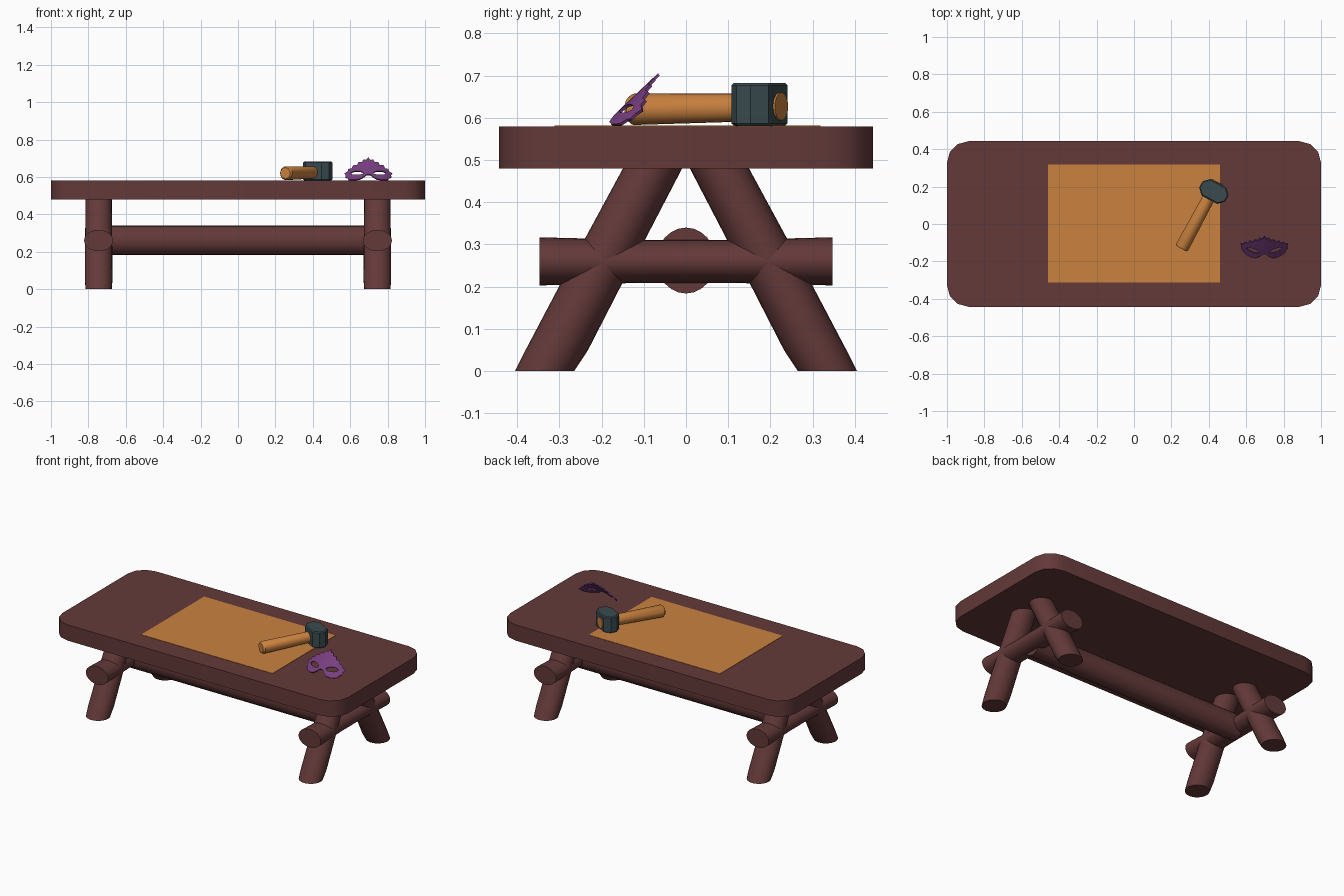
import bpy, bmesh, math
from mathutils import Vector, Matrix

if "Cube" in bpy.data.objects:
    bpy.data.objects.remove(bpy.data.objects["Cube"])


def material(name, rgb):
    m = bpy.data.materials.new(name)
    m.diffuse_color = (*rgb, 1)
    m.use_nodes = True
    m.node_tree.nodes["Principled BSDF"].inputs["Base Color"].default_value = m.diffuse_color
    return m


WOOD = material("dark red wood", (0.127, 0.041, 0.041))
TAN = material("orange tan", (0.597, 0.223, 0.05))
STEEL = material("dark steel", (0.042, 0.07, 0.08))
PURPLE = material("purple", (0.188, 0.048, 0.216))


def finish(bm, name, mat, smooth=True):
    bmesh.ops.recalc_face_normals(bm, faces=bm.faces)
    me = bpy.data.meshes.new(name)
    bm.to_mesh(me)
    bm.free()
    me.materials.append(mat)
    ob = bpy.data.objects.new(name, me)
    bpy.context.collection.objects.link(ob)
    if smooth:
        bpy.ops.object.select_all(action='DESELECT')
        ob.select_set(True)
        bpy.context.view_layer.objects.active = ob
        bpy.ops.object.shade_smooth_by_angle(angle=math.radians(35))
    return ob


def tube(name, rings, mat, sides=24):
    """Capped loft through rings of (centre, half axis a, half axis b)."""
    bm = bmesh.new()
    loops = []
    for c, a, b in rings:
        angles = [2 * math.pi * i / sides for i in range(sides)]
        loops.append([bm.verts.new(Vector(c) + Vector(a) * math.cos(t) + Vector(b) * math.sin(t))
                      for t in angles])
    for p, q in zip(loops, loops[1:]):
        for i in range(sides):
            j = (i + 1) % sides
            bm.faces.new((p[i], p[j], q[j], q[i]))
    bm.faces.new(loops[0])
    bm.faces.new(loops[-1])
    return finish(bm, name, mat)


def box(bm, size, centre):
    bmesh.ops.create_cube(bm, size=1, matrix=Matrix.Translation(centre) @ Matrix.Diagonal((*size, 1)))


def upright_edges(bm):
    return [e for e in bm.edges if abs((e.verts[0].co - e.verts[1].co).normalized().z) > 0.9]


# Table top with rounded corners
bm = bmesh.new()
box(bm, (2, 0.885, 0.1), (0, 0, 0.53))
bmesh.ops.bevel(bm, geom=upright_edges(bm), offset=0.115, segments=3, profile=0.5, affect='EDGES')
finish(bm, "table_top", WOOD)

# Thin mat on the table
bm = bmesh.new()
box(bm, (0.92, 0.63, 0.004), (0, 0.003, 0.58))
finish(bm, "table_mat", TAN, smooth=False)

# Splayed legs and cross beams at both ends
for sx, end in ((-1, "left"), (1, "right")):
    x = sx * 0.745
    for sy, side in ((-1, "front"), (1, "back")):
        rings = [((x, sy * y, z), (r, 0, 0), (0, r, 0))
                 for z, y, r in ((0, 0.335, 0.070), (0.05, 0.306, 0.074),
                                 (0.2, 0.228, 0.073), (0.49, 0.074, 0.070))]
        tube(f"{side}_{end}_leg", rings, WOOD)
    tube(f"{end}_cross_beam",
         [((x, y, 0.26), (k * 0.078, 0, 0), (0, 0, k * 0.057))
          for y, k in ((-0.347, 1), (-0.1, 0.89), (0.1, 0.89), (0.347, 1))], WOOD)

# Long beam between the legs
tube("long_beam", [((x, 0, 0.262), (0, 0.07, 0), (0, 0, 0.078)) for x in (-0.745, 0.745)], WOOD)

# Hammer: local x is along the head, local y along the handle
turn = Matrix.Translation((0.427, 0.174, 0)) @ Matrix.Rotation(math.radians(-28.3), 4, 'Z')
handle = tube("hammer_handle",
              [((-0.008, y, z), (r, 0, 0), (0, 0, r))
               for y, z, r in ((-0.352, 0.62, 0.030), (-0.342, 0.62, 0.037),
                               (-0.05, 0.624, 0.033), (0.055, 0.627, 0.033))], TAN, 20)
handle.matrix_world = turn
bm = bmesh.new()
box(bm, (0.158, 0.1, 0.102), (0, 0, 0.632))
bmesh.ops.bevel(bm, geom=upright_edges(bm), offset=0.031, segments=1, affect='EDGES')
flat = [e for e in bm.edges if abs(e.verts[0].co.z - e.verts[1].co.z) < 1e-4]
bmesh.ops.bevel(bm, geom=flat, offset=0.006, segments=1, affect='EDGES')
head = finish(bm, "hammer_head", STEEL, smooth=False)
head.matrix_world = turn

# Mask: flat scalloped outline with eye holes, then curved and leaned back
half = [(0, .165), (.012, .145), (.025, .15), (.035, .13), (.052, .135), (.06, .115),
        (.08, .118), (.088, .098), (.106, .1), (.108, .085), (.127, .078), (.12, .06),
        (.122, .045), (.112, .035), (.105, .018), (.09, .01), (.07, .002), (.045, .002),
        (.025, .015), (.012, .03), (0, .033)]
outline = half + [(-d, t) for d, t in half[-2:0:-1]]
bm = bmesh.new()


def loop(points):
    vs = [bm.verts.new((d, t, 0)) for d, t in points]
    return [bm.edges.new((vs[i - 1], vs[i])) for i in range(len(vs))]


edges = loop(outline)
for s in (-1, 1):
    eye = []
    for i in range(12):
        a = 2 * math.pi * i / 12
        u = 0.034 * math.cos(a)
        eye.append((s * (0.06 + u), 0.053 + 0.25 * u + 0.015 * math.sin(a)))
    edges += loop(eye)
bmesh.ops.triangle_fill(bm, edges=edges, use_beauty=True)
for i in range(-5, 6):
    bmesh.ops.bisect_plane(bm, geom=bm.verts[:] + bm.edges[:] + bm.faces[:],
                           plane_co=(i * 0.021, 0, 0), plane_no=(1, 0, 0))
for v in bm.verts:
    d, t, _ = v.co
    back = 2.2 * d * d - 0.006
    v.co = (0.697 + d, -0.18 + 0.727 * t + 0.68 * back, 0.585 + 0.687 * t - 0.73 * back)
mask = finish(bm, "mask", PURPLE, smooth=False)
solid = mask.modifiers.new("thickness", 'SOLIDIFY')
solid.thickness = 0.007
solid.offset = 0
